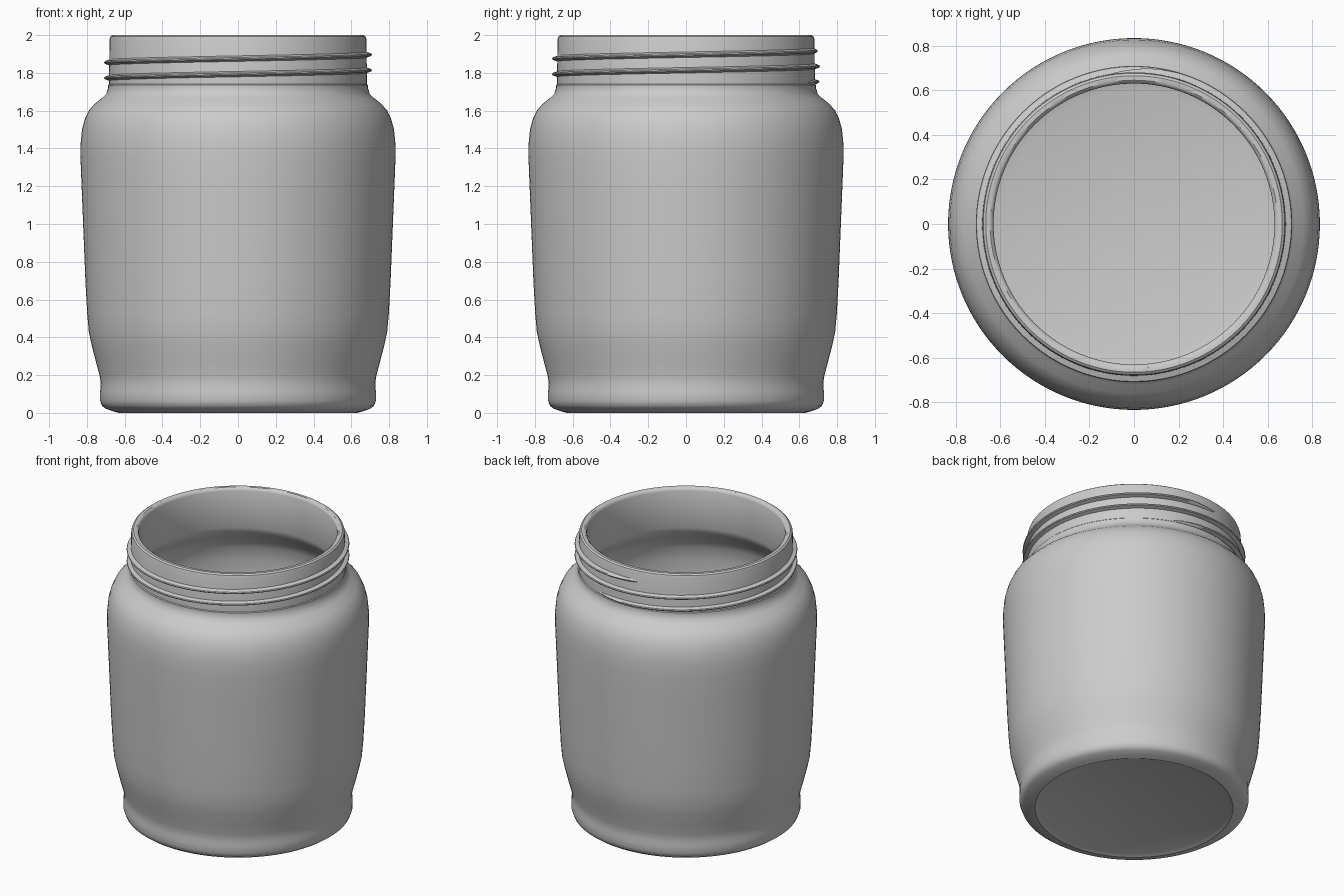
import bpy, bmesh
from math import sin, cos, pi, radians, tau

if "Cube" in bpy.data.objects:
    bpy.data.objects.remove(bpy.data.objects["Cube"])

SEG = 128


def finish(name, bm, angle):
    bmesh.ops.recalc_face_normals(bm, faces=bm.faces)
    me = bpy.data.meshes.new(name)
    bm.to_mesh(me)
    bm.free()
    ob = bpy.data.objects.new(name, me)
    bpy.context.collection.objects.link(ob)
    bpy.ops.object.select_all(action='DESELECT')
    ob.select_set(True)
    bpy.context.view_layer.objects.active = ob
    bpy.ops.object.shade_smooth_by_angle(angle=radians(angle))
    return ob


def lathe(name, profile):
    bm = bmesh.new()
    verts = [bm.verts.new((r, 0, z)) for r, z in profile]
    edges = [bm.edges.new(p) for p in zip(verts, verts[1:])]
    bmesh.ops.spin(bm, geom=verts + edges, cent=(0, 0, 0), axis=(0, 0, 1),
                   angle=tau, steps=SEG, use_merge=True)
    bmesh.ops.remove_doubles(bm, verts=bm.verts, dist=1e-5)
    return finish(name, bm, 35)


# Jar: one closed profile, underside -> outer wall -> rim -> inner wall -> floor
outer = [(0, 0.012), (0.60, 0.012), (0.63, 0.0), (0.66, 0.008), (0.70, 0.022), (0.72, 0.037),
         (0.73, 0.065), (0.73, 0.11), (0.727, 0.14), (0.728, 0.17), (0.733, 0.20),
         (0.752, 0.27), (0.775, 0.36), (0.79, 0.43), (0.798, 0.52), (0.808, 0.70),
         (0.818, 0.95), (0.828, 1.20), (0.834, 1.35), (0.833, 1.43), (0.826, 1.50),
         (0.811, 1.555), (0.79, 1.60), (0.76, 1.635), (0.72, 1.667), (0.697, 1.69),
         (0.688, 1.72), (0.688, 1.735), (0.683, 1.74), (0.68, 1.98), (0.676, 1.992)]
rim = [(0.665, 2.0), (0.645, 2.0), (0.635, 1.993), (0.63, 1.98)]
inner = [(0.63, 1.72), (0.645, 1.68), (0.69, 1.63), (0.74, 1.58), (0.77, 1.52),
         (0.782, 1.43), (0.783, 1.35), (0.777, 1.20), (0.767, 0.95), (0.757, 0.70),
         (0.74, 0.43), (0.703, 0.27), (0.68, 0.17), (0.675, 0.11), (0.65, 0.075),
         (0.60, 0.06), (0, 0.06)]
lathe("jar_body", outer + rim + inner)

# Screw thread: a narrow ridge swept along a helix, tapering at both ends
START, TURNS, Z0, PITCH = radians(70), 2.08, 1.748, 0.082
N = int(SEG * TURNS)
bm = bmesh.new()
rings = []
for i in range(N + 1):
    t = i / N
    a = START + t * TURNS * tau
    z = Z0 + t * TURNS * PITCH
    fade = min(1, t / 0.04, (1 - t) / 0.04)
    tip = 0.682 + 0.027 * sin(fade * pi / 2)
    section = [(0.672, -0.018), (tip - 0.003, -0.006), (tip, 0), (tip - 0.003, 0.006), (0.672, 0.018)]
    rings.append([bm.verts.new((r * cos(a), r * sin(a), z + dz)) for r, dz in section])
for p, q in zip(rings, rings[1:]):
    for j in range(5):
        k = (j + 1) % 5
        bm.faces.new((p[j], q[j], q[k], p[k]))
bm.faces.new(rings[0])
bm.faces.new(rings[-1])
finish("screw_thread", bm, 40)
